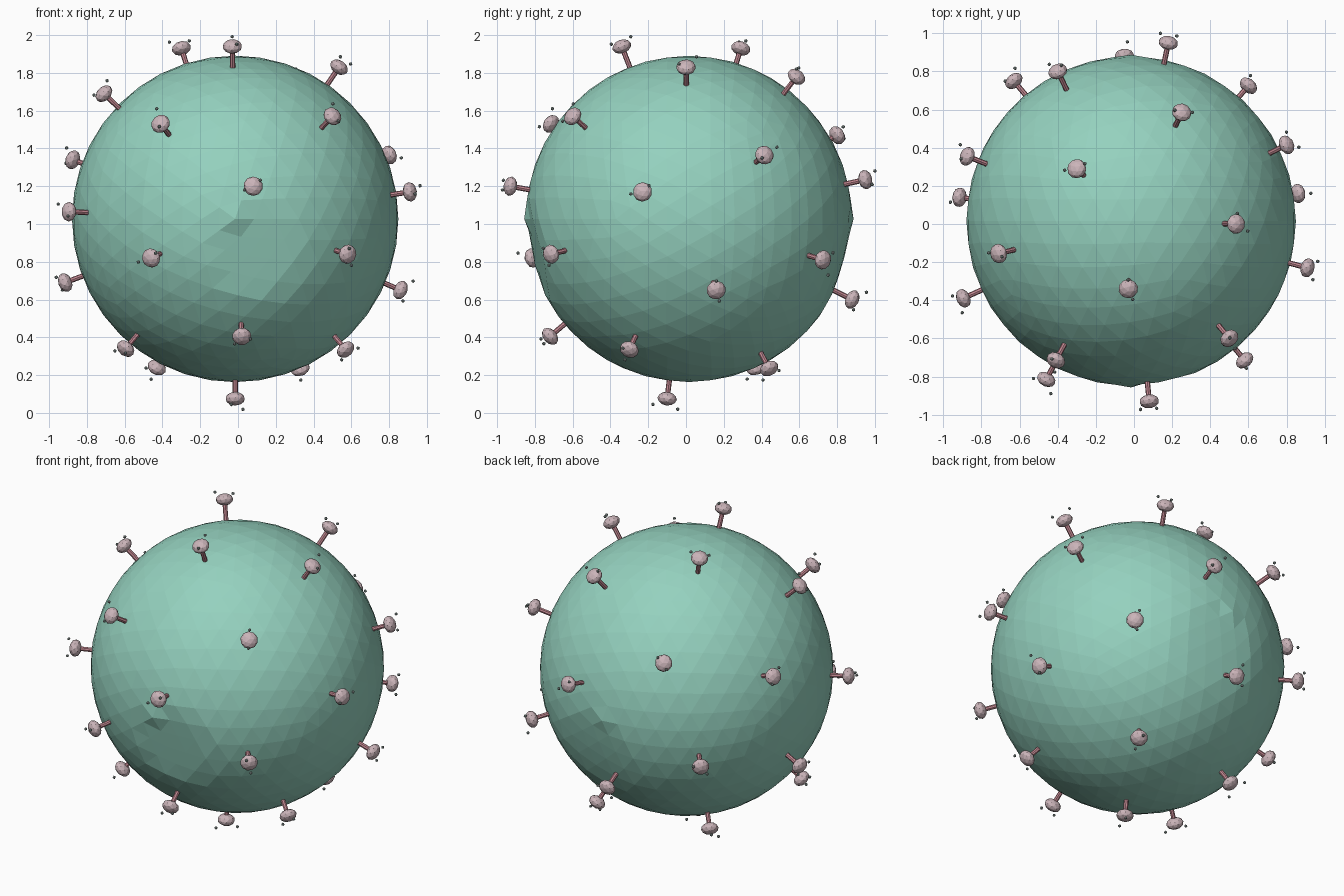
import bpy, bmesh, math, random
from mathutils import Vector, Matrix

if "Cube" in bpy.data.objects:
    bpy.data.objects.remove(bpy.data.objects["Cube"])

random.seed(7)
CENTRE = Vector((-0.015, 0.015, 1.027))
RADIUS = 0.864

# positions of the spike heads around the body
HEADS = [
    (-0.03, -0.34, 1.94), (-0.30, 0.29, 1.93), (0.535, 0.0, 1.83),
    (0.25, 0.585, 1.78), (-0.71, -0.155, 1.69), (0.50, -0.60, 1.57),
    (-0.41, -0.715, 1.53), (-0.40, 0.80, 1.47), (0.80, 0.415, 1.365),
    (-0.875, 0.355, 1.34), (0.18, 0.95, 1.235), (0.08, -0.93, 1.20),
    (0.91, -0.23, 1.17), (-0.895, -0.39, 1.065), (-0.63, 0.75, 0.84),
    (0.60, 0.725, 0.81), (-0.46, -0.815, 0.82), (0.58, -0.715, 0.84),
    (-0.915, 0.14, 0.69), (0.86, 0.16, 0.65), (-0.05, 0.88, 0.60),
    (0.02, -0.72, 0.405), (-0.595, -0.335, 0.34), (0.57, -0.30, 0.335),
    (-0.43, 0.37, 0.24), (0.33, 0.44, 0.235), (-0.015, -0.10, 0.075),
]


def material(name, rgb):
    mat = bpy.data.materials.new(name)
    mat.diffuse_color = (*rgb, 1)
    mat.use_nodes = True
    mat.node_tree.nodes["Principled BSDF"].inputs["Base Color"].default_value = mat.diffuse_color
    return mat


def finish(name, bm, mat):
    mesh = bpy.data.meshes.new(name)
    bm.to_mesh(mesh)
    bm.free()
    mesh.materials.append(mat)
    obj = bpy.data.objects.new(name, mesh)
    bpy.context.collection.objects.link(obj)


# faceted body, with shallow flattened patches at the front and lower back
body = bmesh.new()
bmesh.ops.create_icosphere(body, subdivisions=4, radius=RADIUS,
                           matrix=Matrix.Rotation(math.pi / 2, 4, 'X'))
dents = [(Vector((0.12, -1, -0.22)).normalized(), 0.035, 0.3),
         (Vector((0.1, 1, -0.28)).normalized(), 0.02, 0.3)]
for v in body.verts:
    d = v.co.normalized()
    for axis, depth, width in dents:
        a = d.angle(axis)
        if a < width:
            v.co -= d * depth * (1 - (a / width) ** 2)
    if abs(d.y) > 0.999:
        v.co = d * (RADIUS + 0.008)
    v.co += CENTRE
finish("body", body, material("body_green", (0.30, 0.64, 0.52)))

# spikes: stem, flattened head and loose specks around every head
stems, heads, specks = bmesh.new(), bmesh.new(), bmesh.new()
for p in HEADS:
    out = Vector(p) - CENTRE
    dist = out.length
    frame = Matrix.Translation(CENTRE) @ out.to_track_quat('Z', 'Y').to_matrix().to_4x4()
    low, high = RADIUS - 0.01, dist - 0.015
    bmesh.ops.create_cone(stems, cap_ends=True, segments=8, radius1=0.014, radius2=0.014,
                          depth=high - low,
                          matrix=frame @ Matrix.Translation((0, 0, (low + high) / 2)))
    bmesh.ops.create_icosphere(heads, subdivisions=2, radius=0.052,
                               matrix=frame @ Matrix.Translation((0, 0, dist))
                               @ Matrix.Diagonal((1, 1, 0.7, 1)))
    turn = random.uniform(0, math.tau)
    for k in range(2):
        a = turn + k * math.pi + random.uniform(-0.6, 0.6)
        r = random.uniform(0.04, 0.075)
        pos = (r * math.cos(a), r * math.sin(a), dist + random.uniform(0.03, 0.05))
        bmesh.ops.create_icosphere(specks, subdivisions=1, radius=0.01,
                                   matrix=frame @ Matrix.Translation(pos))
finish("spike_stems", stems, material("stem_red", (0.55, 0.25, 0.29)))
finish("spike_heads", heads, material("head_pink", (0.60, 0.46, 0.49)))
finish("specks", specks, material("speck_grey", (0.30, 0.37, 0.35)))
